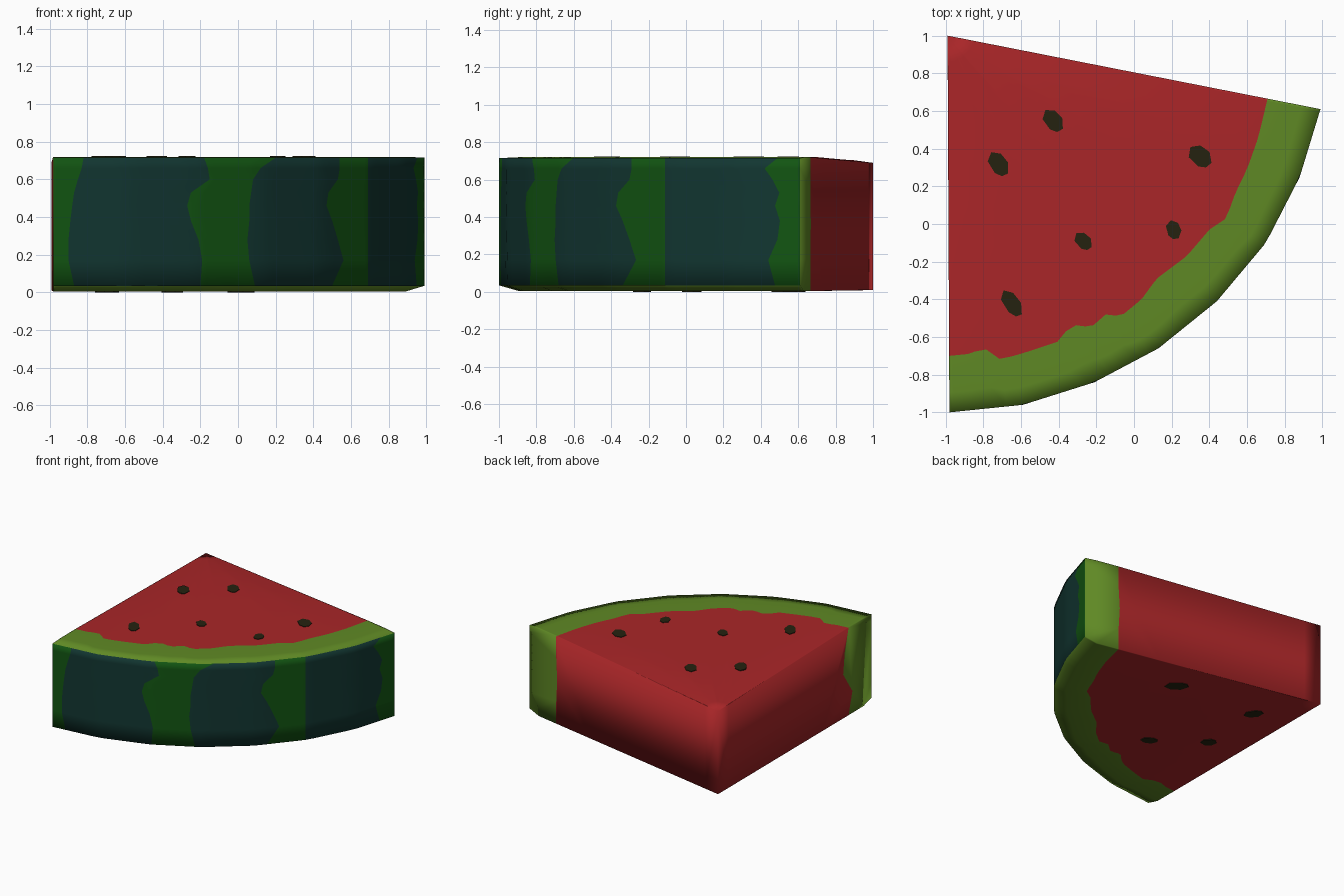
import bpy, bmesh, math
from mathutils import Vector

if "Cube" in bpy.data.objects:
    bpy.data.objects.remove(bpy.data.objects["Cube"])

TIP = Vector((-0.99, 1.0))
TOP, BOTTOM = 0.72, 0.005
# plan outlines: rind outside, and the wavy edge of the red flesh
OUTER = [(-.98, -1), (-.59, -.96), (-.21, -.84), (.13, -.66), (.44, -.41),
         (.70, -.10), (.88, .25), (.99, .61)]
INNER = [(-.98, -.70), (-.88, -.69), (-.80, -.66), (-.75, -.68), (-.71, -.72), (-.57, -.68),
         (-.39, -.62), (-.35, -.55), (-.30, -.535), (-.23, -.55), (-.15, -.48),
         (-.07, -.49), (.04, -.40), (.12, -.29), (.28, -.17), (.40, -.03),
         (.49, .03), (.54, .17), (.60, .29), (.66, .46), (.71, .67)]
# skin rows, and x position of each stripe edge at each row
ROW_Z = [.715, .66, .60, .53, .46, .38, .28, .17, .035]
STRIPES = [
    [-.82, -.83, -.85, -.87, -.88, -.89, -.90, -.90, -.87],
    [-.18, -.16, -.15, -.25, -.27, -.25, -.21, -.19, -.20],
    [.20, .12, .08, .07, .06, .06, .05, .06, .09],
    [.54, .54, .53, .48, .47, .50, .53, .56, .50],
    [.69, .69, .69, .69, .69, .69, .69, .69, .69],
    [.953, .932, .945, .956, .949, .957, .953, .938, .949]]
SUB = 9                                   # columns per stripe


def material(name, rgb):
    m = bpy.data.materials.new(name)
    m.diffuse_color = (*rgb, 1)
    m.use_nodes = True
    m.node_tree.nodes["Principled BSDF"].inputs["Base Color"].default_value = m.diffuse_color
    return m


flesh = material("red flesh", (.40, .019, .021))
rind = material("pale green rind", (.115, .25, .018))
light = material("light green stripe", (.006, .09, .006))
dark = material("dark green skin", (.006, .037, .031))
black = material("dark seed", (.018, .016, .005))


def angle(p):
    v = Vector(p) - TIP
    return math.atan2(v.y, v.x)


def on_outline(line, a):
    """Point where the ray from the tip at angle a meets the outline."""
    d = Vector((math.cos(a), math.sin(a)))
    i = 0
    while i < len(line) - 2 and angle(line[i + 1]) < a:
        i += 1
    p, q = Vector(line[i]) - TIP, Vector(line[i + 1]) - TIP
    e = q - p
    return TIP + d * ((p.x * e.y - p.y * e.x) / (d.x * e.y - d.y * e.x))


def angle_at_x(x):
    for (x0, y0), (x1, y1) in zip(OUTER, OUTER[1:]):
        if x <= x1:
            return angle((x, y0 + (y1 - y0) * (x - x0) / (x1 - x0)))


def columns(row):
    """Column angles of a skin row, bunched to follow the stripe edges."""
    marks = [angle(OUTER[0])] + [angle_at_x(s[row]) for s in STRIPES] + [angle(OUTER[-1])]
    out = [a + (b - a) * k / SUB for a, b in zip(marks, marks[1:]) for k in range(SUB)]
    return out + [marks[-1]]


bm = bmesh.new()


def face(points, mat):
    pts = []
    for p in points:
        if not any((p - q).length < 1e-5 for q in pts):
            pts.append(p)
    if len(pts) > 2:
        bm.faces.new([bm.verts.new(p) for p in pts]).material_index = mat


def grid(rows, rule):
    for j in range(len(rows) - 1):
        for i in range(len(rows[j]) - 1):
            face([rows[j][i], rows[j][i + 1], rows[j + 1][i + 1], rows[j + 1][i]], rule(j, i))


# striped skin
skin = []
for r, z in enumerate(ROW_Z):
    skin.append([on_outline(OUTER, a).to_3d() + Vector((0, 0, z)) for a in columns(r)])
grid(skin, lambda j, i: 3 if (i // SUB) % 2 else 2)

# top and bottom faces: flesh rings, then rind, edges slightly rounded over
FRACTIONS = [0, .08, .3, .55, .8, 1]
a0, a1 = angle(OUTER[0]), angle(OUTER[-1])


def cap(row, z, rim, drop):
    rings = []
    for f in FRACTIONS:
        ring = []
        for a in columns(row):
            p = TIP.lerp(on_outline(INNER, a), f)
            edge = (p - TIP).length * math.sin(min(a - a0, a1 - a))
            ring.append(Vector((p.x, p.y, z + drop * (1 - f) * max(0, 1 - edge / .2))))
        rings.append(ring)
    mid = [r.lerp(o, .65) for r, o in zip(rings[-1], rim)]
    for m in mid:
        m.z = z
    rings += [mid, rim]
    grid(rings, lambda j, i: 0 if j < len(FRACTIONS) - 1 else 1)
    return rings


upper = cap(0, TOP, skin[0], -.03)
lower = cap(-1, BOTTOM, skin[-1], .005)

# the two straight cut sides, with a wavy flesh edge
for col, waves in ((0, (.05, .07, -.05)), (-1, (.0, .01, .0))):
    up, low = [r[col] for r in upper], [r[col] for r in lower]
    n = len(FRACTIONS) - 1
    for k in range(n - 1):
        face([up[k], up[k + 1], low[k + 1], low[k]], 0)
    out = (up[-1] - up[0]).normalized()
    out.z = 0
    wave = [up[n]] + [up[n].lerp(low[n], (k + 1) / 4) - out * w
                      for k, w in enumerate(waves)] + [low[n]]
    face([up[n - 1]] + wave + [low[n - 1]], 0)
    rim = [r[col] for r in skin]
    face([up[n + 1]] + rim + [low[n + 1]] + wave[::-1], 1)

bmesh.ops.remove_doubles(bm, verts=bm.verts, dist=1e-4)
bmesh.ops.recalc_face_normals(bm, faces=bm.faces)
for f in bm.faces:
    f.smooth = True
mesh = bpy.data.meshes.new("melon_slice")
bm.to_mesh(mesh)
bm.free()
for m in (flesh, rind, light, dark):
    mesh.materials.append(m)
bpy.context.collection.objects.link(bpy.data.objects.new("melon_slice", mesh))

# seeds: thin plates let into the top and bottom (x, y, half length, half width, turn)
TOP_SEEDS = [(-.43, .55, .068, .045, -50), (-.72, .32, .072, .046, -55),
             (.35, .36, .070, .050, -40), (.21, -.03, .052, .038, -70),
             (-.27, -.09, .055, .038, -45), (-.65, -.42, .080, .042, -55)]
LOW_SEEDS = [(.02, .52, .09, .05, 140), (-.69, .57, .075, .045, 125),
             (-.705, .03, .06, .045, 140), (-.345, -.235, .065, .04, 150)]
SHAPE = [(1, .25), (.35, 1), (-.5, .9), (-1, .1), (-.6, -.85), (.4, -.95), (.9, -.5)]


def seeds(name, places, z0, z1):
    b = bmesh.new()
    for x, y, l, w, t in places:
        c, s = math.cos(math.radians(t)), math.sin(math.radians(t))
        base = b.faces.new([b.verts.new((x + u * l * c - v * w * s, y + u * l * s + v * w * c, z0))
                            for u, v in SHAPE])
        ext = bmesh.ops.extrude_face_region(b, geom=[base])["geom"]
        for v in ext:
            if isinstance(v, bmesh.types.BMVert):
                v.co.z = z1
    bmesh.ops.recalc_face_normals(b, faces=b.faces)
    me = bpy.data.meshes.new(name)
    b.to_mesh(me)
    b.free()
    me.materials.append(black)
    bpy.context.collection.objects.link(bpy.data.objects.new(name, me))


seeds("top_seeds", TOP_SEEDS, TOP - .004, TOP + .004)
seeds("bottom_seeds", LOW_SEEDS, BOTTOM + .003, BOTTOM - .005)
